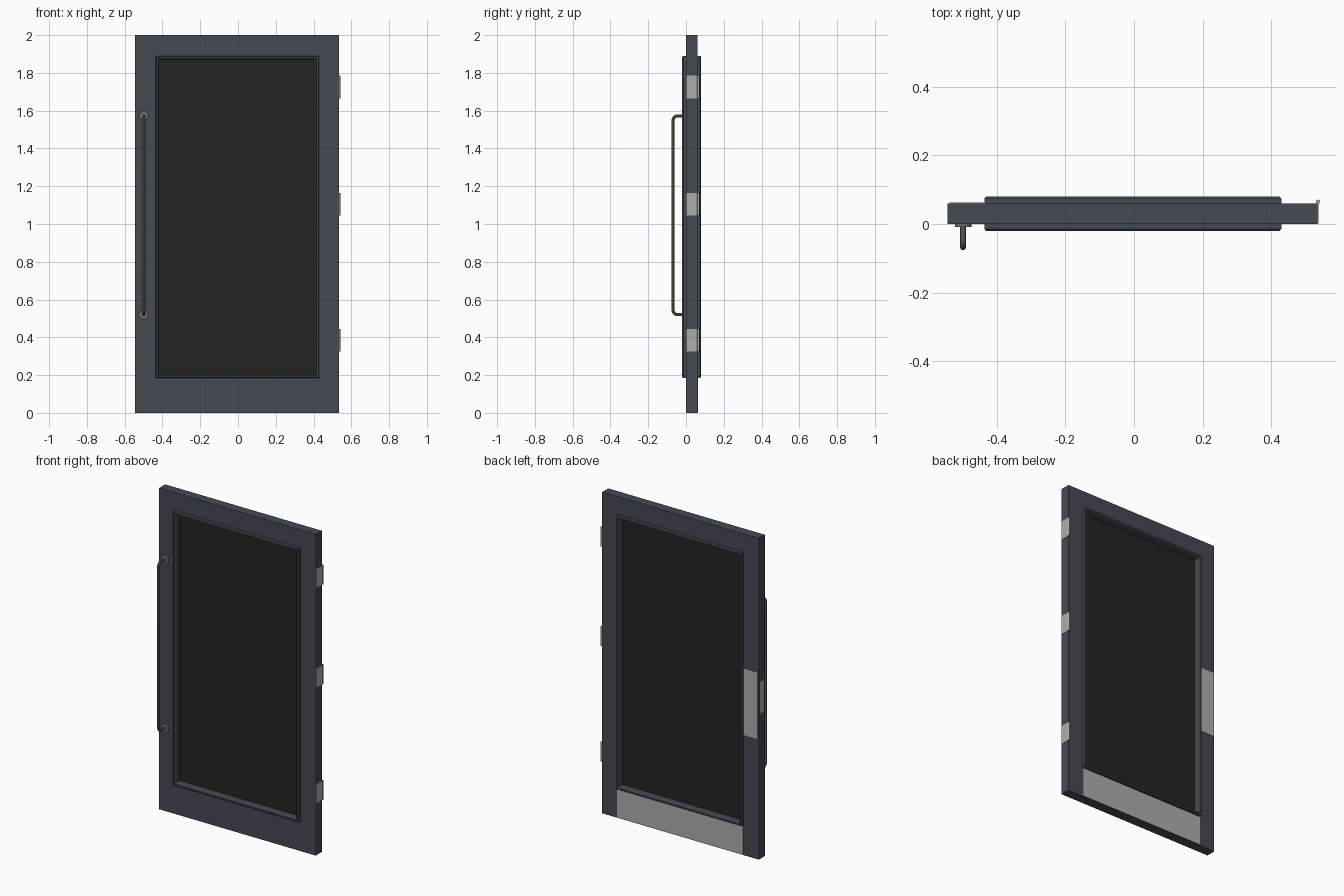
import bpy, bmesh
from math import sin, cos, pi
from mathutils import Matrix

cube = bpy.data.objects.get("Cube")
if cube:
    bpy.data.objects.remove(cube, do_unlink=True)


def material(name, r, g, b):
    m = bpy.data.materials.new(name)
    m.use_nodes = True
    m.diffuse_color = (r, g, b, 1)
    m.node_tree.nodes["Principled BSDF"].inputs["Base Color"].default_value = (r, g, b, 1)
    return m


PAINT = material("slate paint", 0.058, 0.068, 0.086)
GLASS = material("dark glass", 0.017, 0.017, 0.016)
STEEL = material("brushed steel", 0.41, 0.42, 0.41)
BRONZE = material("handle metal", 0.17, 0.17, 0.155)


def finish(name, bm, mat):
    bmesh.ops.recalc_face_normals(bm, faces=bm.faces)
    mesh = bpy.data.meshes.new(name)
    bm.to_mesh(mesh)
    bm.free()
    mesh.materials.append(mat)
    ob = bpy.data.objects.new(name, mesh)
    bpy.context.collection.objects.link(ob)
    return ob


def smooth(ob):
    bpy.ops.object.select_all(action='DESELECT')
    ob.select_set(True)
    bpy.context.view_layer.objects.active = ob
    bpy.ops.object.shade_smooth_by_angle()


def box(name, x, y, z, mat):
    bm = bmesh.new()
    bmesh.ops.create_cube(bm, size=1)
    for v in bm.verts:
        v.co = [lo + (c + 0.5) * (hi - lo) for c, (lo, hi) in zip(v.co, (x, y, z))]
    return finish(name, bm, mat)


def cylinder(name, centre, radius, depth, axis, mat):
    bm = bmesh.new()
    rot = Matrix.Rotation(pi / 2, 4, 'X') if axis == 'Y' else Matrix()
    bmesh.ops.create_cone(bm, cap_ends=True, segments=24, radius1=radius, radius2=radius,
                          depth=depth, matrix=Matrix.Translation(centre) @ rot)
    ob = finish(name, bm, mat)
    smooth(ob)
    return ob


def ring(name, x, z, sections, mat):
    """Sweep a closed profile of rectangle bounds and depths around an opening."""
    bm = bmesh.new()
    loops = []
    for inset, y in sections:
        (x0, x1), (z0, z1) = x, z
        dx0, dx1, dz0, dz1 = inset if isinstance(inset, tuple) else (inset,) * 4
        loops.append([bm.verts.new(p) for p in (
            (x0 + dx0, y, z0 + dz0), (x1 - dx1, y, z0 + dz0),
            (x1 - dx1, y, z1 - dz1), (x0 + dx0, y, z1 - dz1))])
    for a, b in zip(loops, loops[1:] + loops[:1]):
        for i in range(4):
            j = (i + 1) % 4
            bm.faces.new((a[i], a[j], b[j], b[i]))
    return finish(name, bm, mat)


# Door leaf with its window opening
LEFT, RIGHT, FRONT, BACK = -0.544, 0.536, 0.0, 0.06
WX, WZ = (-0.437, 0.43), (0.185, 1.89)
opening = (WX[0] - LEFT + 0.01, RIGHT - WX[1] + 0.01, WZ[0] + 0.01, 2 - WZ[1] + 0.01)
ring("door_leaf", (LEFT, RIGHT), (0, 2),
     [(0, FRONT), (0, BACK), (opening, BACK), (opening, FRONT)], PAINT)

# Chamfered window moulding, standing proud on both faces
ring("window_moulding", WX, WZ,
     [(0, -0.014), (0, 0.074), (0.005, 0.08), (0.014, 0.08), (0.018, 0.074),
      (0.018, -0.014), (0.014, -0.02), (0.005, -0.02)], PAINT)
box("window_pane", (WX[0] + 0.017, WX[1] - 0.017), (0.024, 0.036),
    (WZ[0] + 0.017, WZ[1] - 0.017), GLASS)

# Plates on the back and on the lock edge
box("kick_plate", WX, (BACK - 0.001, BACK + 0.003), (0.003, WZ[0]), STEEL)
box("push_plate", (-0.538, -0.44), (BACK - 0.001, BACK + 0.003), (0.75, 1.165), STEEL)
box("latch_plate", (LEFT - 0.001, LEFT + 0.002), (0.012, 0.048), (0.905, 1.105), STEEL)

# Hinges
for label, z in (("lower", 0.385), ("middle", 1.105), ("upper", 1.725)):
    box(label + "_hinge_leaf", (RIGHT - 0.001, RIGHT + 0.003), (0.002, 0.063),
        (z - 0.06, z + 0.06), STEEL)
    cylinder(label + "_hinge_barrel", (RIGHT + 0.001, 0.065, z), 0.006, 0.12, 'Z', STEEL)

# Pull handle with bent ends
HX, Z0, Z1, REACH, BEND, TUBE = -0.499, 0.521, 1.572, -0.068, 0.022, 0.0085
path = [(HX, 0, Z0)]
for zc, start in ((Z0 + BEND, 0), (Z1 - BEND, pi / 2)):
    for i in range(7):
        a = start + i * pi / 12
        path.append((HX, REACH + BEND - BEND * sin(a), zc - BEND * cos(a)))
path.append((HX, 0, Z1))
curve = bpy.data.curves.new("pull_handle", 'CURVE')
curve.dimensions = '3D'
curve.bevel_depth = TUBE
curve.bevel_resolution = 3
curve.use_fill_caps = True
spline = curve.splines.new('POLY')
spline.points.add(len(path) - 1)
for point, co in zip(spline.points, path):
    point.co = (*co, 1)
curve.materials.append(BRONZE)
handle = bpy.data.objects.new("pull_handle", curve)
bpy.context.collection.objects.link(handle)
bpy.ops.object.select_all(action='DESELECT')
handle.select_set(True)
bpy.context.view_layer.objects.active = handle
bpy.ops.object.convert(target='MESH')
smooth(bpy.context.view_layer.objects.active)

for label, z in (("lower", Z0), ("upper", Z1)):
    cylinder(label + "_handle_rose", (HX, -0.004, z), 0.024, 0.01, 'Y', BRONZE)
